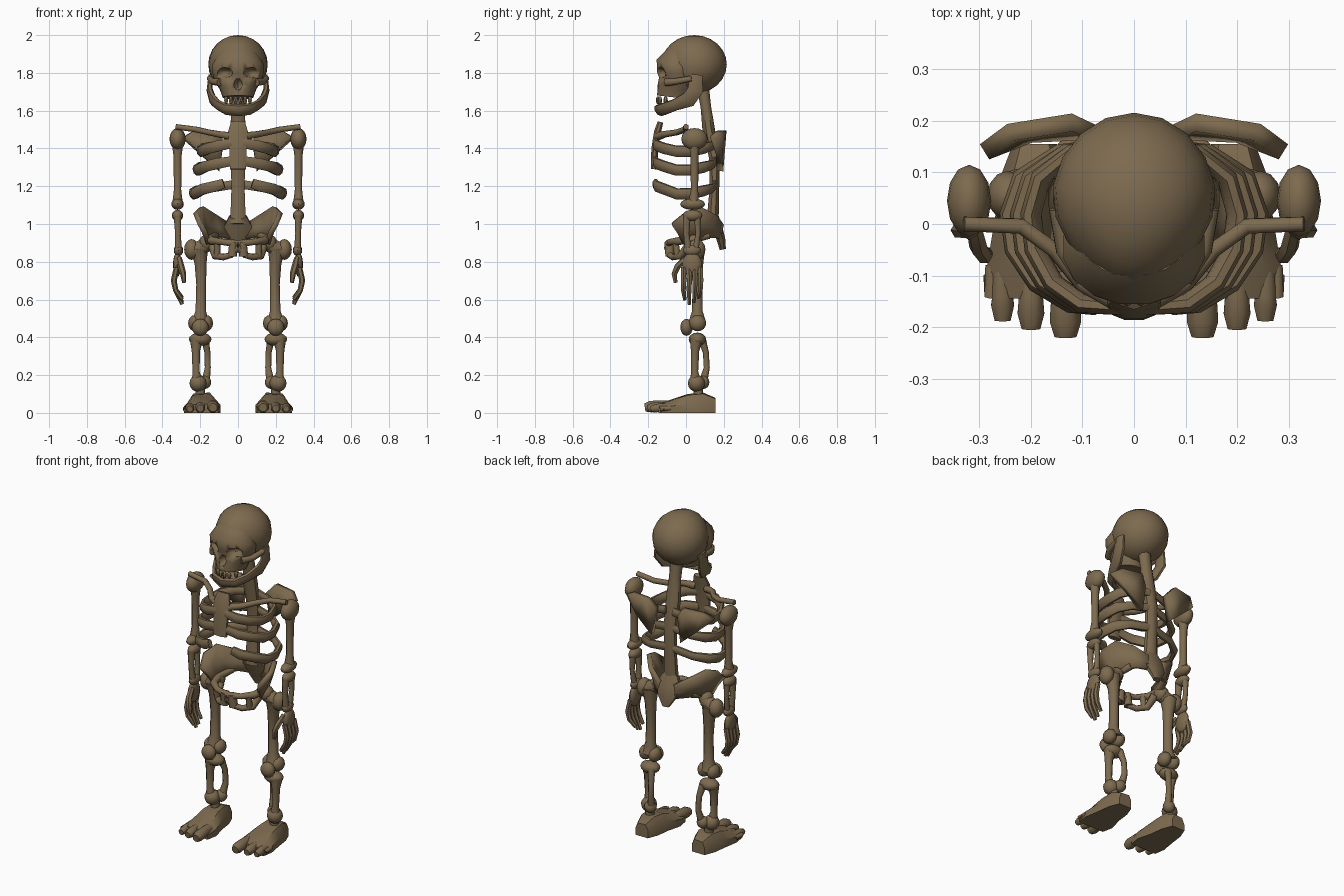
import bpy, bmesh, math
from mathutils import Vector, Matrix

bone = bpy.data.materials.new("aged_bone")
bone.diffuse_color = (0.205, 0.145, 0.078, 1)


def finish(bm, name, mirror=False, thick=0, smooth=50, bevel=0):
    bmesh.ops.recalc_face_normals(bm, faces=bm.faces)
    me = bpy.data.meshes.new(name)
    bm.to_mesh(me)
    bm.free()
    me.materials.append(bone)
    ob = bpy.data.objects.new(name, me)
    bpy.context.collection.objects.link(ob)
    bpy.ops.object.select_all(action='DESELECT')
    bpy.context.view_layer.objects.active = ob
    ob.select_set(True)
    bpy.ops.object.shade_smooth_by_angle(angle=math.radians(smooth))
    if thick:
        s = ob.modifiers.new("thick", 'SOLIDIFY')
        s.thickness, s.offset = thick, 0
    if bevel:
        b = ob.modifiers.new("bevel", 'BEVEL')
        b.width, b.segments = bevel, 2
    if mirror:
        m = ob.modifiers.new("mirror", 'MIRROR')
        m.use_mirror_merge = False
    return ob


def ball(name, c, r, mirror=True, seg=12, taper=0):
    r = r if isinstance(r, tuple) else (r, r, r)
    bm = bmesh.new()
    bmesh.ops.create_uvsphere(bm, u_segments=seg, v_segments=seg * 2 // 3, radius=1)
    for v in bm.verts:
        v.co.x *= 1 - taper * max(0, -v.co.y)
        v.co = Vector([c[i] + v.co[i] * r[i] for i in range(3)])
    return finish(bm, name, mirror)


def tube(name, pts, radii, n0=(0, 1, 0), mirror=True, sides=8):
    """Sweep an ellipse along pts; radii holds one radius or (along n0, across) per point."""
    bm = bmesh.new()
    P = [Vector(p) for p in pts]
    if not isinstance(radii, list):
        radii = [radii] * len(P)
    n, old, rings = Vector(n0), None, []
    for i, p in enumerate(P):
        t = (P[min(i + 1, len(P) - 1)] - P[max(i - 1, 0)]).normalized()
        if old:
            n = old.rotation_difference(t) @ n
        n = (n - t * n.dot(t)).normalized()
        b, old = t.cross(n), t
        ra, rb = radii[i] if isinstance(radii[i], tuple) else (radii[i], radii[i])
        ang = [2 * math.pi * (k + .5) / sides for k in range(sides)]
        rings.append([bm.verts.new(p + n * math.cos(a) * ra + b * math.sin(a) * rb) for a in ang])
    for A, B in zip(rings, rings[1:]):
        for k in range(sides):
            bm.faces.new((A[k], A[k - 1], B[k - 1], B[k]))
    bm.faces.new(rings[0])
    bm.faces.new(rings[-1])
    return finish(bm, name, mirror)


def plate(name, verts, faces, thick):
    bm = bmesh.new()
    vs = [bm.verts.new(v) for v in verts]
    for f in faces:
        bm.faces.new([vs[i] for i in f])
    return finish(bm, name, True, thick)


def carve(ob, cutters):
    for c in cutters:
        m = ob.modifiers.new("cut", 'BOOLEAN')
        m.object, m.operation, m.solver = c, 'DIFFERENCE', 'EXACT'
    dg = bpy.context.evaluated_depsgraph_get()
    me = bpy.data.meshes.new_from_object(ob.evaluated_get(dg))
    ob.modifiers.clear()
    ob.data = me


# skull: cranium and face with carved sockets
cranium = ball("cranium", (0, .043, 1.845), (.16, .173, .155), False, 18, .2)
face = tube("face", [(0, -.02, 1.89), (0, -.045, 1.835), (0, -.045, 1.81), (0, -.04, 1.765),
                     (0, -.055, 1.715), (0, -.06, 1.67)],
            [(.11, .09), (.14, .118), (.14, .11), (.13, .105), (.098, .1), (.082, .095)],
            (1, 0, 0), False, 16)
cutters = [ball("socket_cutter", (s * .075, -.16, 1.8), (.048, .075, .03), False) for s in (1, -1)]
cutters.append(ball("nose_cutter", (0, -.155, 1.74), (.024, .05, .032), False, 8))
for part in (cranium, face):
    carve(part, cutters)
for c in cutters:
    bpy.data.objects.remove(c)
tube("cheekbone", [(.095, -.105, 1.75), (.135, -.05, 1.755), (.15, .03, 1.77)], [.022, .018, .016], (0, 0, 1))
jaw = [(.145, .055, 1.79), (.15, .05, 1.71), (.135, .015, 1.66), (.105, -.06, 1.63), (.065, -.12, 1.608)]
jaw_r = [(.035, .012), (.045, .017), (.045, .02), (.032, .02), (.034, .02)]
tube("jaw", jaw + [(0, -.142, 1.602)] + [(-x, y, z) for x, y, z in jaw[::-1]],
     jaw_r + [(.034, .022)] + jaw_r[::-1], (0, 1, 0), False)
for i in range(3):
    ball("tooth", (.013 + .025 * i, -.148 + .01 * i * i, 1.655), (.012, .012, .022), True, 6)

# spine and sacrum
tube("spine", [(0, .09, 1.72), (0, .105, 1.62), (0, .12, 1.5), (0, .15, 1.35), (0, .15, 1.18), (0, .14, 1.0)],
     [(.038, .035), (.036, .03), (.045, .036), (.04, .03), (.038, .028), (.045, .035)], (1, 0, 0), False)
tube("sacrum", [(0, .14, 1.04), (0, .165, .98), (0, .185, .92), (0, .195, .865)],
     [(.05, .035), (.085, .03), (.06, .025), (.022, .018)], (1, 0, 0), False)

# chest
tube("breastbone", [(0, -.135, 1.54), (0, -.15, 1.49), (0, -.165, 1.4), (0, -.17, 1.29)],
     [(.04, .016), (.056, .02), (.05, .02), (.045, .018)], (1, 0, 0), False)
for zf, zs, w, x0 in ((1.43, 1.385, .2, .02), (1.335, 1.285, .22, .02), (1.215, 1.16, .24, .075)):
    path = [(x0, -.162, zf), (w * .5, -.155, zf - .015), (w * .78, -.115, zf - .03), (w * .96, -.05, zs),
            (w, .02, zs), (w * .9, .09, zs + .015), (w * .6, .14, zs + .03), (.02, .155, zs + .05)]
    tube("rib", path, [(.027, .016)] + [(.031, .02)] * 5 + [(.025, .016)] * 2, (0, 0, 1))
tube("collarbone", [(.04, -.145, 1.465), (.1, -.115, 1.475), (.155, -.05, 1.485), (.22, -.004, 1.5), (.33, 0, 1.515)],
     [.022, .018, .016, .016, .015], (0, 0, 1))
plate("shoulder_blade", [(.29, .14, 1.46), (.24, .178, 1.49), (.12, .197, 1.495), (.075, .175, 1.44),
                         (.1, .18, 1.28), (.2, .175, 1.37)],
      [(0, 1, 5), (1, 2, 5), (2, 3, 4, 5)], .035)

# pelvis: flared wings, brim ring and pubic frames
crest = [(.05, .19, 1.0), (.13, .155, 1.05), (.195, .08, 1.09), (.225, .0, 1.06), (.2, -.075, 1.0)]
mid = [(.05, .18, .96), (.11, .14, .98), (.165, .08, .99), (.185, .01, .98), (.175, -.045, .955)]
brim = [(.04, .18, .92), (.1, .14, .93), (.14, .08, .925), (.155, .02, .905), (.155, -.015, .895)]
plate("hip_wing", crest + mid + brim,
      [(r + i, r + i + 1, r + i + 6, r + i + 5) for r in (0, 5) for i in range(4)], .028)
tube("pelvic_brim", [(.12, .12, .94), (.155, .03, .92), (.135, -.04, .91), (.08, -.085, .905), (0, -.095, .895)],
     [.02, .025, .022, .017, .02], (0, 0, 1))
tube("pubic_arch", [(0, -.095, .88), (.04, -.085, .835), (.075, -.07, .825), (.12, -.03, .83), (.135, .02, .89)],
     [.022, .018, .018, .02, .025], (0, 0, 1))
tube("pubic_strut", [(.11, -.055, .9), (.11, -.045, .83)], .018)
tube("pubic_joint", [(.022, -.09, .905), (.03, -.085, .83)], .026)

# arms
ball("shoulder_joint", (.32, .045, 1.45), (.043, .07, .058))
tube("upper_arm", [(.32, .045, 1.44), (.32, .045, 1.36), (.32, .045, 1.18), (.32, .04, 1.11)],
     [.035, .023, .021, .03])
ball("elbow_upper", (.32, .035, 1.105), (.033, .066, .03))
ball("elbow_lower", (.32, .035, 1.045), (.03, .052, .03))
tube("forearm_front", [(.32, .005, 1.04), (.318, .002, .95), (.315, .012, .86)], [.022, .016, .02])
tube("forearm_back", [(.32, .06, 1.04), (.32, .064, .95), (.315, .05, .86)], [.02, .014, .018])
ball("wrist", (.315, .032, .86), (.025, .048, .03))

# hands
ball("palm", (.322, .032, .785), (.022, .052, .065))
for i, tip in enumerate((.6, .575, .585, .61)):
    y = -.014 + .03 * i
    tube("finger", [(.325, y, .77), (.34, y + .002, .7), (.33, y, .65), (.295, y * .8 + .005, tip)],
         [.015, .016, .014, .01], sides=6)
tube("thumb", [(.312, .0, .82), (.302, -.045, .775), (.29, -.062, .735), (.285, -.055, .69)],
     [.015, .018, .016, .011], sides=6)

# legs
ball("hip_ball", (.165, .04, .9), (.042, .045, .045))
ball("thigh_knob", (.245, .055, .865), (.04, .048, .055))
tube("thigh_neck", [(.165, .045, .89), (.25, .055, .85)], .042)
tube("thigh", [(.205, .055, .87), (.198, .06, .79), (.195, .06, .68), (.197, .06, .54), (.2, .06, .48)],
     [.05, .034, .028, .03, .05])
for x in (.168, .228):
    ball("knee_knob", (x, .062, .475), (.036, .045, .043))
ball("kneecap", (.2, .003, .453), (.045, .033, .045))
ball("shin_head", (.2, .06, .39), (.06, .046, .035))
tube("shin", [(.22, .055, .39), (.223, .048, .33), (.222, .046, .22), (.215, .05, .16)], [.038, .024, .02, .032])
tube("calf_bone", [(.175, .085, .39), (.162, .105, .32), (.16, .11, .24), (.172, .09, .16)], [.022, .017, .017, .024])
ball("ankle_front", (.212, .055, .157), (.045, .045, .045))
ball("ankle_back", (.178, .09, .162), (.036, .034, .036))
tube("ankle_post", [(.2, .065, .15), (.2, .065, .095)], .026)

# feet: lofted wedge with toes
bm = bmesh.new()
rings = []
for y, a, b, h in ((.155, .15, .235, .08), (.09, .125, .26, .108), (.01, .115, .27, .1),
                   (-.08, .092, .285, .07), (-.145, .105, .275, .048)):
    w = (b - a) * .18
    rings.append([bm.verts.new((x, y, z)) for x, z in
                  ((a, 0), (a, h * .6), (a + w, h), (b - w, h * .94), (b, h * .5), (b, 0))])
for A, B in zip(rings, rings[1:]):
    for k in range(6):
        bm.faces.new((A[k], A[k - 1], B[k - 1], B[k]))
bm.faces.new(rings[0])
bm.faces.new(rings[-1])
finish(bm, "foot", True, 0, 40)
for x, tip, r in ((.133, -.218, .033), (.2, -.203, .028), (.255, -.187, .024), (.276, -.135, .017)):
    tube("toe", [(x, -.08, r + .008), (x, -.14, r + .006), (x, tip + .03, r), (x, tip, r * .85)],
         [r * .8, r * .9, r, r * .7], (0, 0, 1))
